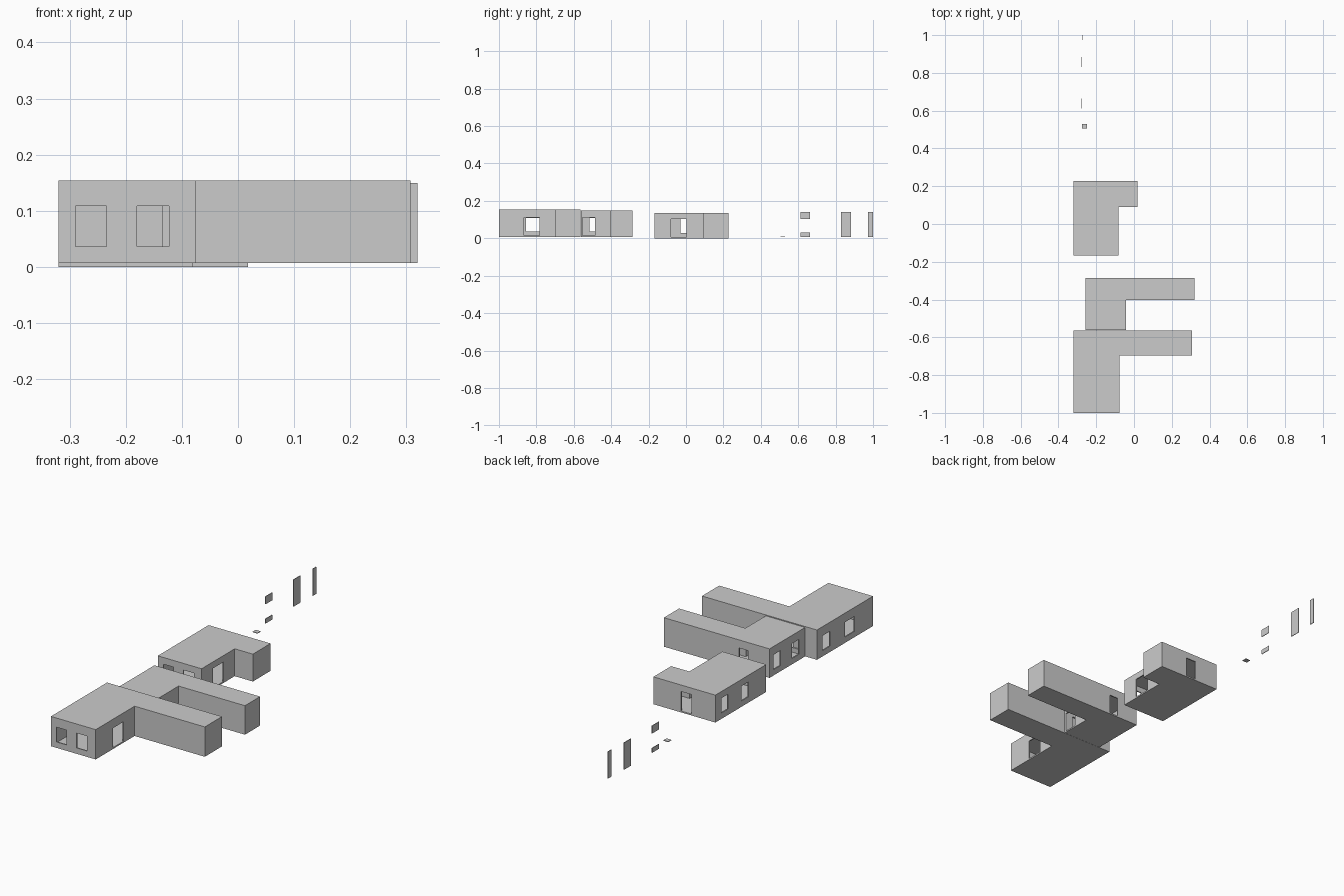
import bpy, bmesh

if "Cube" in bpy.data.objects:
    bpy.data.objects.remove(bpy.data.objects["Cube"])

WALL = 0.006


def make_object(name, bm):
    bmesh.ops.recalc_face_normals(bm, faces=bm.faces)
    mesh = bpy.data.meshes.new(name)
    bm.to_mesh(mesh)
    bm.free()
    ob = bpy.data.objects.new(name, mesh)
    bpy.context.collection.objects.link(ob)
    return ob


def add_box(bm, x0, x1, y0, y1, z0, z1):
    verts = bmesh.ops.create_cube(bm, size=1)["verts"]
    for v in verts:
        v.co.x = x0 if v.co.x < 0 else x1
        v.co.y = y0 if v.co.y < 0 else y1
        v.co.z = z0 if v.co.z < 0 else z1


def l_prism(name, x0, xm, x1, y0, ym, y1, z0, z1, inset=0.0):
    t = inset
    outline = [(x0 + t, y0 + t), (xm - t, y0 + t), (xm - t, ym + t),
               (x1 - t, ym + t), (x1 - t, y1 - t), (x0 + t, y1 - t)]
    bm = bmesh.new()
    face = bm.faces.new([bm.verts.new((x, y, z0 + t)) for x, y in outline])
    ext = bmesh.ops.extrude_face_region(bm, geom=[face])["geom"]
    for v in ext:
        if isinstance(v, bmesh.types.BMVert):
            v.co.z = z1 - t
    return make_object(name, bm)


def subtract(ob, cutter):
    cutter.hide_render = True
    cutter.hide_set(True)
    mod = ob.modifiers.new("cut", 'BOOLEAN')
    mod.operation = 'DIFFERENCE'
    mod.solver = 'EXACT'
    mod.object = cutter


def building(name, dims, front, left, door, back):
    """L-shaped hollow house with windows in front and left, doors right and back."""
    x0, xm, x1, y0, ym, y1, z0, z1 = dims
    house = l_prism(name, *dims)
    subtract(house, l_prism(name + "_cavity", *dims, inset=WALL))
    e = 0.012
    win = (z0 + 0.029, z0 + 0.102)
    dr = (z0 + WALL + 0.001, z0 + 0.103)
    bm = bmesh.new()
    for a, b in front:
        add_box(bm, a, b, y0 - e, y0 + e, *win)
    for a, b in left:
        add_box(bm, x0 - e, x0 + e, a, b, *win)
    add_box(bm, xm - e, xm + e, *door, *dr)
    add_box(bm, *back, y1 - e, y1 + e, *dr)
    subtract(house, make_object(name + "_openings", bm))


# three L-shaped houses
building("front_house", (-0.32, -0.076, 0.307, -1.0, -0.697, -0.563, 0.007, 0.154),
         [(-0.29, -0.234), (-0.18, -0.123)], [(-0.665, -0.607), (-0.855, -0.78)],
         (-0.866, -0.783), (-0.19, -0.135))
building("middle_house", (-0.256, -0.042, 0.32, -0.562, -0.403, -0.285, 0.007, 0.15),
         [(-0.23, -0.18), (-0.135, -0.085)], [(-0.37, -0.317), (-0.515, -0.46)],
         (-0.553, -0.487), (-0.138, -0.09))
building("rear_house", (-0.32, -0.081, 0.018, -0.168, 0.09, 0.228, 0.0, 0.135),
         [(-0.29, -0.235), (-0.18, -0.123)], [(0.13, 0.182), (-0.03, 0.025)],
         (-0.08, 0.002), (-0.19, -0.133))

# loose wall and floor modules behind the houses
for name, box in {
    "floor_tile": (-0.274, -0.248, 0.506, 0.53, 0.006, 0.009),
    "window_sill_panel": (-0.281, -0.278, 0.612, 0.664, 0.007, 0.03),
    "window_head_panel": (-0.281, -0.278, 0.612, 0.664, 0.102, 0.14),
    "wide_wall_panel": (-0.281, -0.278, 0.83, 0.883, 0.007, 0.14),
    "narrow_wall_panel": (-0.276, -0.273, 0.974, 1.0, 0.007, 0.14),
}.items():
    bm = bmesh.new()
    add_box(bm, *box)
    make_object(name, bm)
